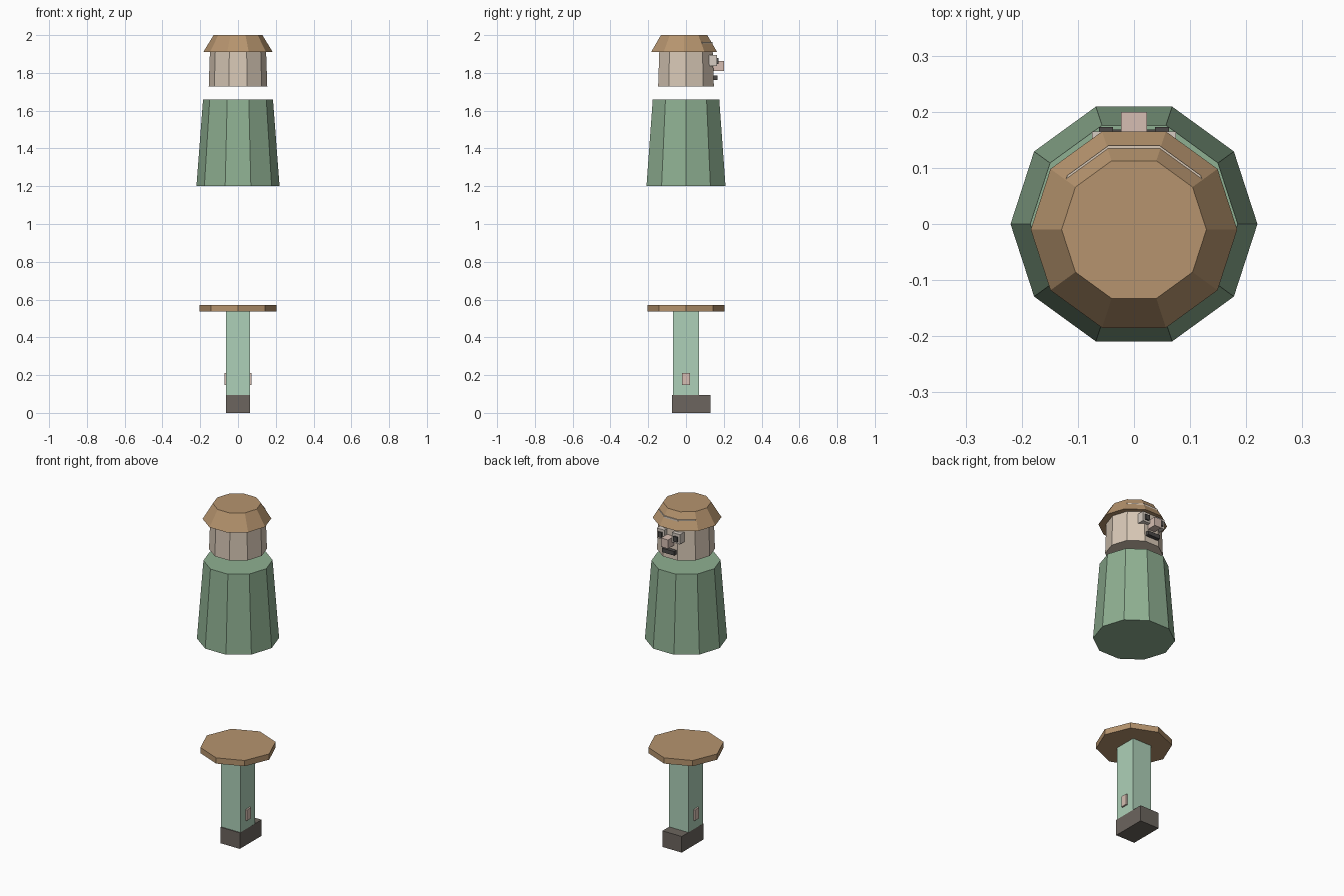
import bpy
import bmesh
import math

default = bpy.data.objects.get("Cube")
if default:
    bpy.data.objects.remove(default, do_unlink=True)


def material(name, rgb):
    """Flat material from display colour values, stored linear."""
    lin = [((c / 255 + 0.055) / 1.055) ** 2.4 for c in rgb] + [1]
    mat = bpy.data.materials.new(name)
    mat.use_nodes = True
    mat.diffuse_color = lin
    mat.node_tree.nodes["Principled BSDF"].inputs["Base Color"].default_value = lin
    return mat


coat_green = material("coat green", (143, 176, 146))
pale_green = material("pale green", (174, 208, 184))
skin = material("skin", (216, 200, 182))
pink_skin = material("pink skin", (214, 190, 178))
tan = material("tan", (182, 148, 110))
dark_brown = material("dark brown", (108, 101, 94))
eye_white = material("eye white", (214, 204, 194))
charcoal = material("charcoal", (76, 74, 72))


def finish(name, bm, mat):
    mesh = bpy.data.meshes.new(name)
    bmesh.ops.recalc_face_normals(bm, faces=bm.faces)
    bm.to_mesh(mesh)
    bm.free()
    mesh.materials.append(mat)
    obj = bpy.data.objects.new(name, mesh)
    bpy.context.collection.objects.link(obj)
    return obj


def frustum(name, mat, sides, r_low, r_high, z_low, z_high, y=0):
    """Capped, tapered prism with a corner on the +x axis."""
    bm = bmesh.new()
    rings = []
    for r, z in ((r_low, z_low), (r_high, z_high)):
        angles = [math.tau * i / sides for i in range(sides)]
        rings.append([bm.verts.new((r * math.cos(a), y + r * math.sin(a), z)) for a in angles])
        bm.faces.new(rings[-1])
    low, high = rings
    for i in range(sides):
        j = (i + 1) % sides
        bm.faces.new((low[i], low[j], high[j], high[i]))
    return finish(name, bm, mat)


def box(name, mat, xs, ys, zs):
    """Box between the given limits on each axis."""
    bm = bmesh.new()
    bmesh.ops.create_cube(bm, size=1)
    for v in bm.verts:
        v.co = [lim[0] if c < 0 else lim[1] for c, lim in zip(v.co, (xs, ys, zs))]
    return finish(name, bm, mat)


# Upper figure: coat, head and hat
frustum("coat", coat_green, 10, 0.22, 0.185, 1.20, 1.66)
frustum("head", skin, 10, 0.155, 0.147, 1.727, 1.963)
frustum("hat", tan, 10, 0.184, 0.129, 1.91, 2.0, y=-0.01)

# Face, on the +y side
box("nose", pink_skin, (-0.023, 0.023), (0.13, 0.20), (1.81, 1.862))
box("mouth", charcoal, (-0.04, 0.04), (0.13, 0.168), (1.762, 1.786))
for side, s in (("left", 1), ("right", -1)):
    box(side + "_eye", eye_white, sorted((s * 0.025, s * 0.075)), (0.12, 0.165), (1.836, 1.894))
    box(side + "_pupil", charcoal, sorted((s * 0.0375, s * 0.0625)), (0.15, 0.173), (1.847, 1.878))
    # Small plates on the sides of the leg
    box(side + "_leg_plate", pink_skin, sorted((s * 0.055, s * 0.072)), (-0.02, 0.02), (0.148, 0.212))

# Lower figure: disc, leg and shoe
frustum("disc", tan, 8, 0.204, 0.204, 0.537, 0.571)
box("leg", pale_green, (-0.0625, 0.0625), (-0.068, 0.068), (0.09, 0.54))
box("shoe", dark_brown, (-0.063, 0.063), (-0.073, 0.13), (0, 0.095))
